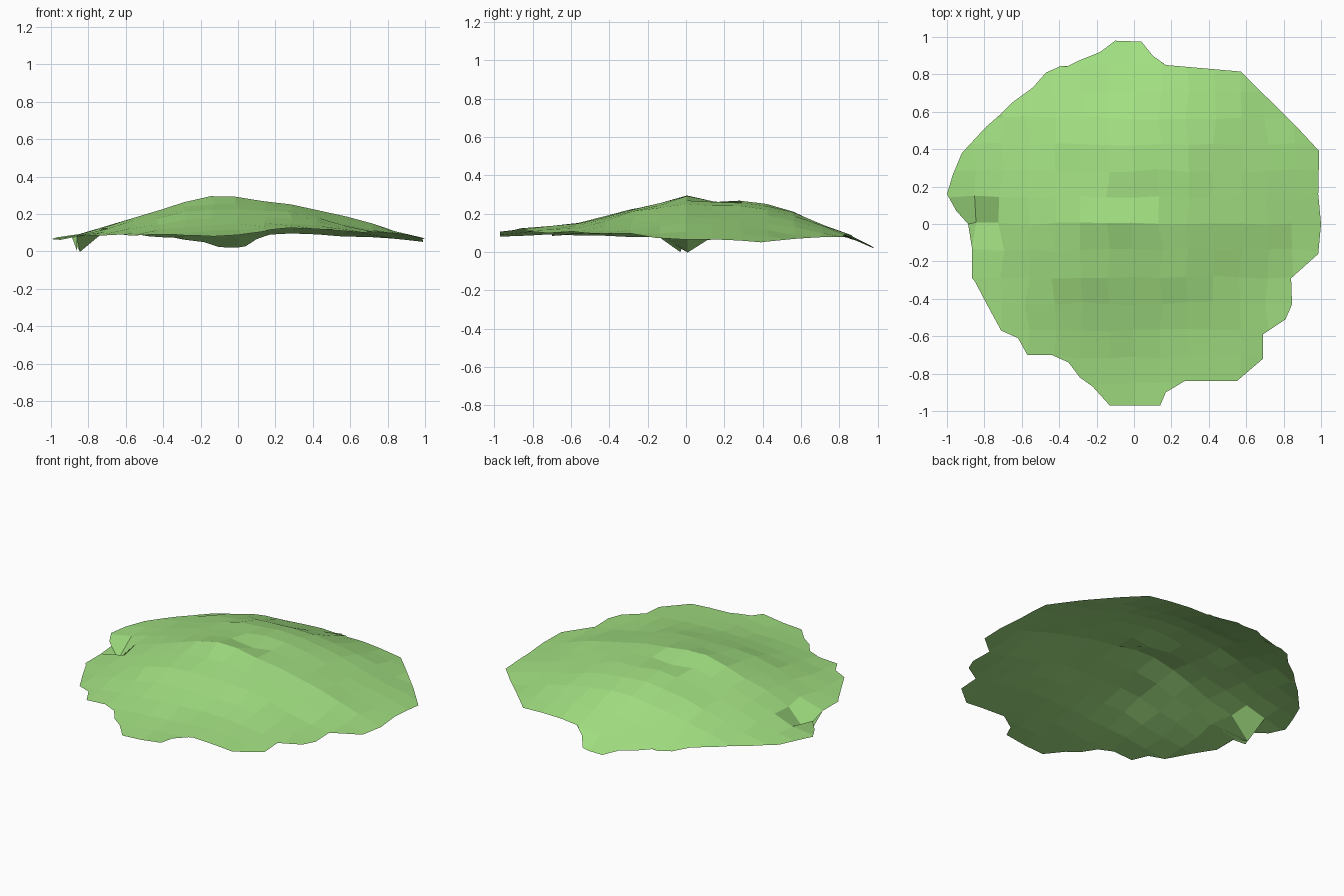
import bpy, bmesh, random
from mathutils import Vector

random.seed(4)
STEP = 0.142

# ragged outline seen from above
outline = [(-.13, -.97), (.14, -.97), (.17, -.9), (.27, -.84), (.55, -.84), (.69, -.72),
           (.69, -.59), (.81, -.51), (.845, -.43), (.84, -.29), (.985, -.16), (1, 0),
           (.985, .16), (.99, .39), (.86, .53), (.57, .815), (.4, .83), (.17, .85),
           (.1, .9), (.04, .975), (-.1, .98), (-.18, .92), (-.24, .845), (-.39, .845),
           (-.47, .81), (-.54, .73), (-.65, .65), (-.71, .59), (-.79, .52), (-.92, .38),
           (-.97, .26), (-1, .16), (-.95, .07), (-.86, -.03), (-.86, -.29), (-.77, -.46),
           (-.71, -.57), (-.62, -.61), (-.57, -.7), (-.44, -.7), (-.35, -.74),
           (-.29, -.82), (-.22, -.87)]

# coarse heights, rows from front to back
heights = [
    (.07, .07, .07, .07, .085, .12, .11, .08, .06),
    (.07, .075, .08, .095, .11, .13, .12, .09, .07),
    (.07, .085, .115, .15, .165, .165, .14, .105, .08),
    (.05, .10, .17, .225, .235, .225, .17, .11, .075),
    (.04, .115, .20, .27, .29, .255, .21, .135, .065),
    (.07, .115, .185, .245, .265, .25, .19, .12, .06),
    (.06, .095, .16, .22, .245, .225, .16, .09, .04),
    (.05, .065, .09, .115, .125, .125, .10, .06, .03),
    (.03, .04, .04, .02, .01, .05, .055, .04, .03)]

# local dips and crests
tweaks = {(-.86, -.03): 0, (-1, .16): .065, (.92, .46): .02,
          (-.142, 0): .295, (0, .142): .25, (0, .284): .272, (.284, 0): .255}


def height(x, y):
    for (tx, ty), z in tweaks.items():
        if abs(x - tx) + abs(y - ty) < .04:
            return z
    u, v = (x + 1) * 4, (y + 1) * 4
    i, j = min(max(int(u), 0), 7), min(max(int(v), 0), 7)
    u, v = u - i, v - j
    near = heights[j][i] * (1 - u) + heights[j][i + 1] * u
    far = heights[j + 1][i] * (1 - u) + heights[j + 1][i + 1] * u
    return near * (1 - v) + far * v


# flat sheet, cut into a grid of facets
bm = bmesh.new()
bm.faces.new([bm.verts.new((x, y, 0)) for x, y in outline])
bmesh.ops.triangulate(bm, faces=bm.faces[:])
bmesh.ops.dissolve_limit(bm, angle_limit=.01, verts=[], edges=bm.edges[:])
for axis in (Vector((1, 0, 0)), Vector((0, 1, 0))):
    for k in range(-6, 7):
        bmesh.ops.bisect_plane(bm, geom=bm.verts[:] + bm.edges[:] + bm.faces[:],
                               plane_co=axis * k * STEP, plane_no=axis, dist=.002)

# raise the mound and roughen the facets
for v in bm.verts:
    v.co.z = height(v.co.x, v.co.y)
    if not v.is_boundary:
        v.co += Vector((random.uniform(-.015, .015), random.uniform(-.01, .01),
                        random.uniform(-.004, .004)))
for f in bm.faces:
    f.normal_update()
    if f.normal.z < 0:
        f.normal_flip()

mesh = bpy.data.meshes.new("grass_mound")
bm.to_mesh(mesh)
bm.free()
mound = bpy.data.objects.new("grass_mound", mesh)
bpy.context.collection.objects.link(mound)
grass = bpy.data.materials.new("grass_green")
grass.diffuse_color = (.36, .74, .22, 1)
mesh.materials.append(grass)
